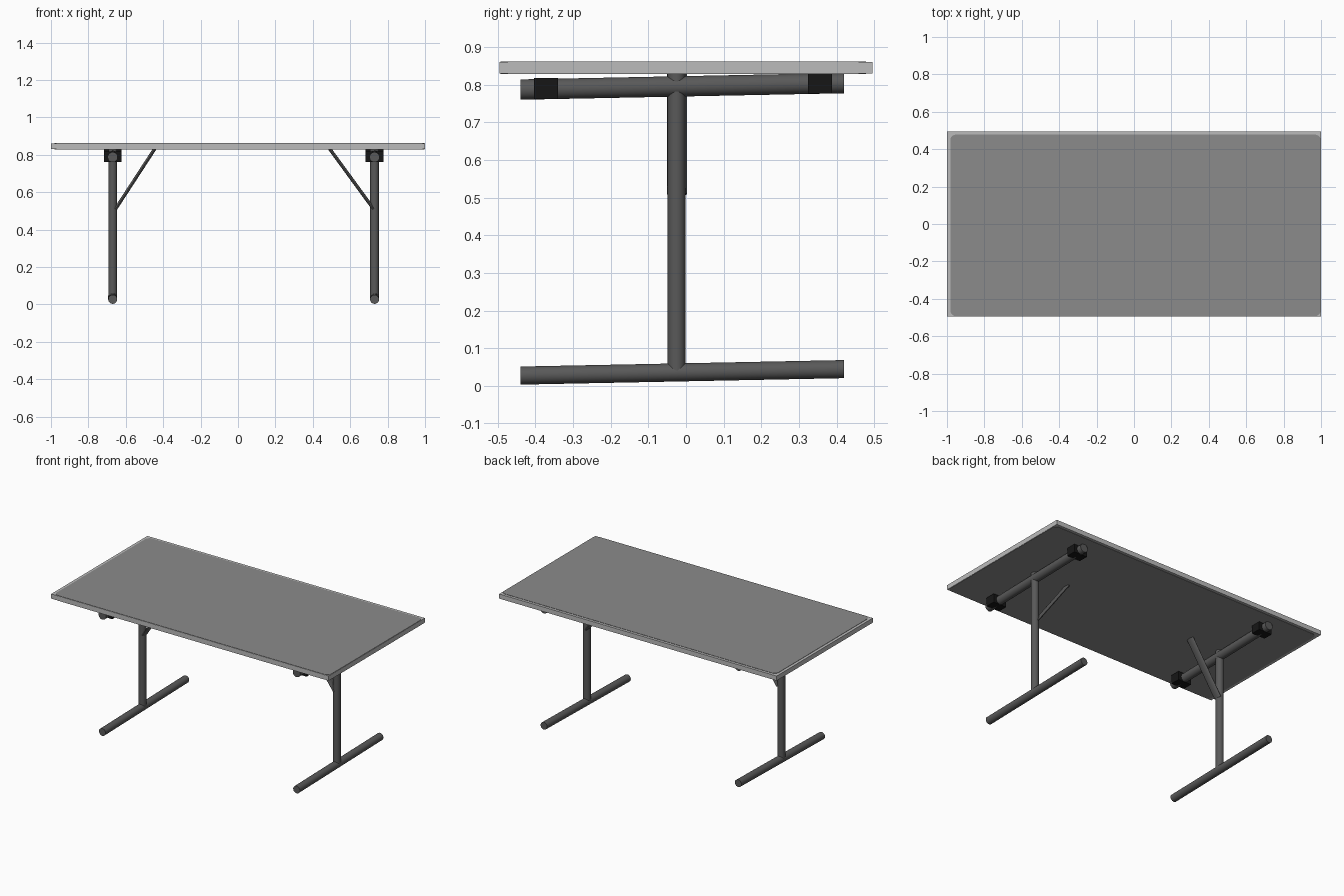
import bpy, bmesh, math
from mathutils import Matrix, Vector

if "Cube" in bpy.data.objects:
    bpy.data.objects.remove(bpy.data.objects["Cube"])


def material(name, value):
    m = bpy.data.materials.new(name)
    m.use_nodes = True
    colour = (value, value, value, 1)
    m.diffuse_color = colour
    m.node_tree.nodes["Principled BSDF"].inputs["Base Color"].default_value = colour
    return m


RIM = material("light grey rim", 0.5)
PANEL = material("mid grey panel", 0.26)
METAL = material("dark grey metal", 0.1)
BLACK = material("black clamp", 0.008)
SLOPE = 0.02


def finish(bm, name, mat, smooth=False):
    bmesh.ops.recalc_face_normals(bm, faces=bm.faces)
    mesh = bpy.data.meshes.new(name)
    bm.to_mesh(mesh)
    bm.free()
    mesh.materials.append(mat)
    ob = bpy.data.objects.new(name, mesh)
    bpy.context.collection.objects.link(ob)
    if smooth:
        bpy.ops.object.select_all(action='DESELECT')
        ob.select_set(True)
        bpy.context.view_layer.objects.active = ob
        bpy.ops.object.shade_smooth_by_angle()
    return ob


def box(name, low, high, mat, corner=0):
    low, high = Vector(low), Vector(high)
    bm = bmesh.new()
    bmesh.ops.create_cube(bm, size=1, matrix=Matrix.Translation((low + high) / 2)
                          @ Matrix.Diagonal((*(high - low), 1)))
    if corner:
        upright = [e for e in bm.edges
                   if abs(e.verts[0].co.z - e.verts[1].co.z) > 1e-4]
        bmesh.ops.bevel(bm, geom=upright, offset=corner, segments=5,
                        affect='EDGES', profile=0.5)
    return finish(bm, name, mat)


def tube(name, start, end, rx, ry, shear=0):
    # round or flattened bar from start to end; shear tilts it with upright ends
    start, end = Vector(start), Vector(end)
    axis = end - start
    bm = bmesh.new()
    bmesh.ops.create_cone(bm, cap_ends=True, segments=32, radius1=1, radius2=1,
                          depth=axis.length)
    turn = axis.to_track_quat('Z', 'Y').to_matrix().to_4x4()
    # keep the second radius along y wherever the bar lies in the xz plane
    if abs(axis.y) < 1e-6:
        turn = Matrix.Rotation(math.atan2(axis.x, axis.z), 4, 'Y')
    bm.transform(Matrix.Translation((start + end) / 2) @ turn
                 @ Matrix.Diagonal((rx, ry, 1, 1)))
    for v in bm.verts:
        v.co.z += shear * v.co.y
    return finish(bm, name, METAL, True)


# Table top: rim slab with an inlaid panel on both faces
box("tabletop_rim", (-1, -0.495, 0.83), (1, 0.495, 0.86), RIM)
box("tabletop_panel", (-0.982, -0.493, 0.828), (0.998, 0.478, 0.862), PANEL, 0.03)

# Two T-shaped leg frames with a folding brace each
for side, x, foot, head in (("right", -0.67, -0.655, -0.445),
                            ("left", 0.73, 0.725, 0.49)):
    tube(side + "_foot", (x, -0.44, 0.036), (x, 0.42, 0.036), 0.024, 0.024, SLOPE)
    tube(side + "_beam", (x, -0.44, 0.796), (x, 0.42, 0.796), 0.027, 0.027, SLOPE)
    tube(side + "_post", (x, -0.025, 0.035), (x, -0.025, 0.829), 0.0235, 0.0235)
    tube(side + "_brace", (foot, -0.024, 0.51), (head, -0.024, 0.832), 0.009, 0.027)
    for end, y in (("front", -0.372), ("back", 0.356)):
        z = 0.797 + SLOPE * y
        box(f"{side}_{end}_clamp", (x - 0.047, y - 0.032, z - 0.028),
            (x + 0.047, y + 0.032, z + 0.028), BLACK)
